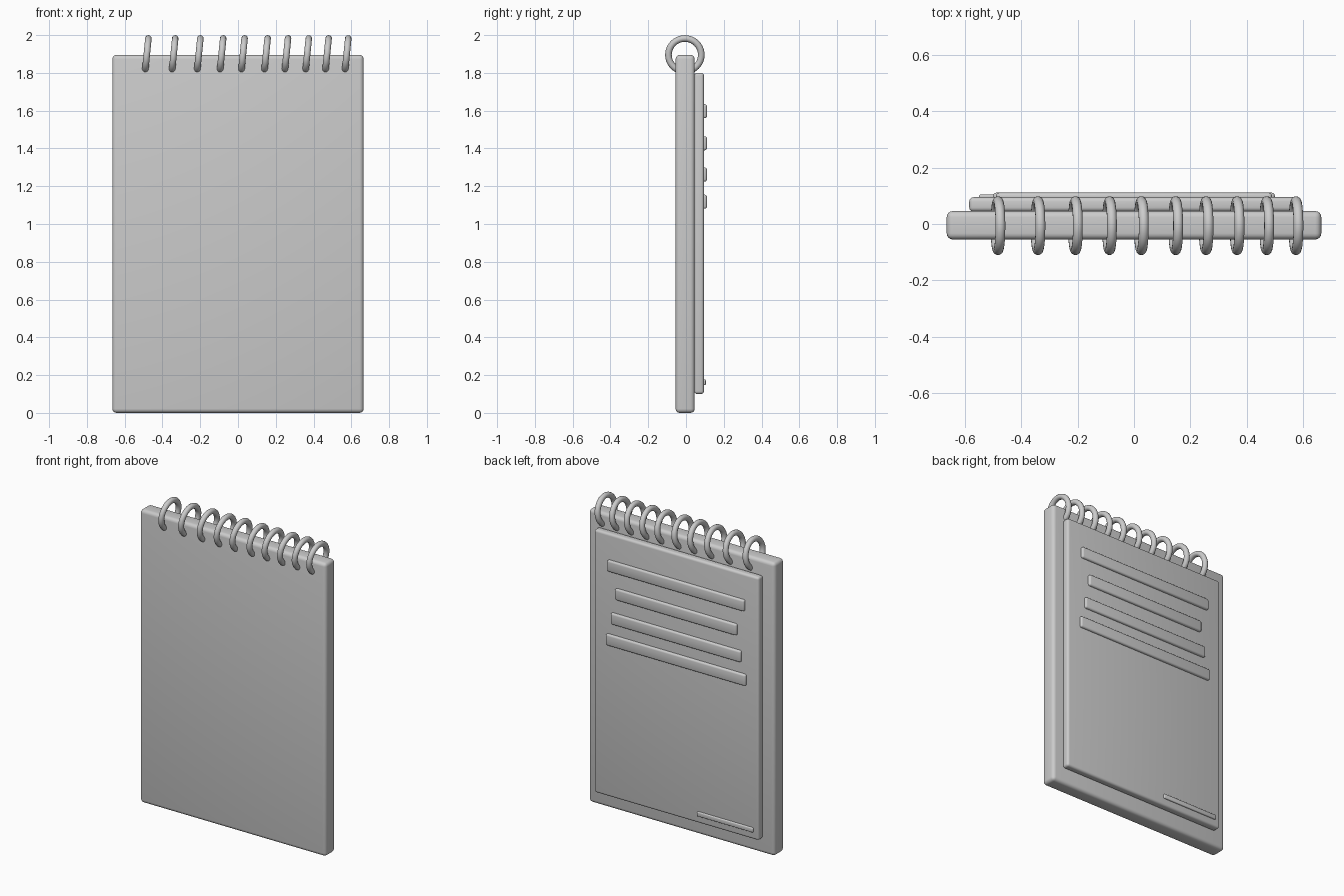
import bpy
import math

if "Cube" in bpy.data.objects:
    bpy.data.objects.remove(bpy.data.objects["Cube"])


def slab(name, x, y, z, bevel, segments=4):
    """Rounded box spanning the (min, max) ranges x, y, z."""
    bpy.ops.mesh.primitive_cube_add(
        size=1, location=[sum(r) / 2 for r in (x, y, z)])
    ob = bpy.context.object
    ob.name = name
    ob.scale = [r[1] - r[0] for r in (x, y, z)]
    bpy.ops.object.transform_apply(location=False, rotation=False, scale=True)
    mod = ob.modifiers.new("rounded", 'BEVEL')
    mod.width = bevel
    mod.segments = segments
    bpy.ops.object.modifier_apply(modifier=mod.name)
    bpy.ops.object.shade_smooth_by_angle(angle=math.radians(35))
    return ob


# Backing board and the page block on its rear face
slab("board", (-0.665, 0.665), (-0.055, 0.046), (0, 1.895), 0.022)
slab("page_block", (-0.585, 0.593), (0.044, 0.095), (0.1, 1.8), 0.015)

# Raised writing lines: (centre height, half length)
for i, (z, half) in enumerate([(1.597, 0.49), (1.427, 0.435),
                               (1.262, 0.465), (1.118, 0.5)]):
    slab(f"writing_line_{i + 1}", (-half, half), (0.075, 0.111),
         (z - 0.037, z + 0.037), 0.011, 3)

# Short line near the bottom corner
slab("footer_line", (-0.55, -0.15), (0.08, 0.105), (0.147, 0.177), 0.006, 3)

# Binding rings, slightly tilted, tightening towards one side
for i, x in enumerate([-0.483, -0.341, -0.208, -0.087, 0.026,
                       0.148, 0.256, 0.366, 0.471, 0.575]):
    bpy.ops.mesh.primitive_torus_add(
        major_radius=0.087, minor_radius=0.0175,
        major_segments=40, minor_segments=14,
        location=(x, -0.006, 1.8955),
        rotation=(0, math.pi / 2 + 0.1, 0))
    ring = bpy.context.object
    ring.name = f"binding_ring_{i + 1}"
    bpy.ops.object.shade_smooth()
